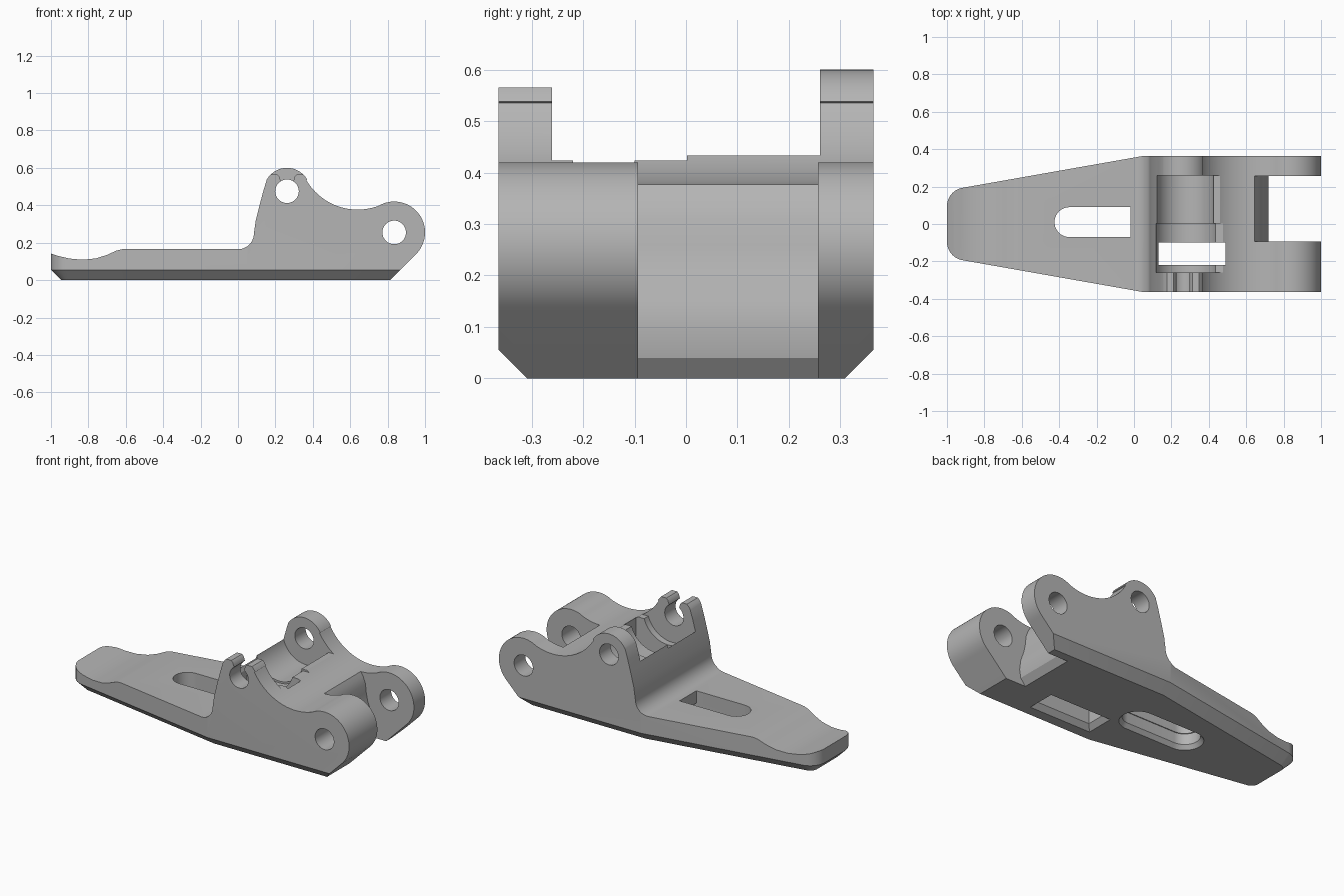
import bpy, bmesh
from math import cos, sin, radians
from mathutils import Vector

if "Cube" in bpy.data.objects:
    bpy.data.objects.remove(bpy.data.objects["Cube"], do_unlink=True)

PIVOT = (0.262, 0.475)   # ear hole centre (x, z)
HINGE = (0.835, 0.255)   # fork hole centre (x, z)
W = 0.364                # half width


def arc(c, r, a0, a1, n=24):
    """Points on a circular arc, angles in degrees."""
    angles = [radians(a0 + (a1 - a0) * i / n) for i in range(n + 1)]
    return [(c[0] + r * cos(a), c[1] + r * sin(a)) for a in angles]


def loft(name, loops):
    """Closed solid through loops with equal point counts."""
    bm = bmesh.new()
    rings = [[bm.verts.new(p) for p in loop] for loop in loops]
    n = len(rings[0])
    for a, b in zip(rings, rings[1:]):
        for i in range(n):
            j = (i + 1) % n
            bm.faces.new((a[i], a[j], b[j], b[i]))
    bm.faces.new(rings[0])
    bm.faces.new(rings[-1])
    bmesh.ops.recalc_face_normals(bm, faces=bm.faces)
    mesh = bpy.data.meshes.new(name)
    bm.to_mesh(mesh)
    bm.free()
    obj = bpy.data.objects.new(name, mesh)
    bpy.context.collection.objects.link(obj)
    return obj


def across(name, pts, y0, y1):
    """Side profile (x, z) extruded along y."""
    return loft(name, [[(x, y, z) for x, z in pts] for y in (y0, y1)])


def upright(name, layers):
    """Plan outlines (x, y) stacked at the given heights."""
    return loft(name, [[(x, y, z) for x, y in pts] for pts, z in layers])


def rect(x0, x1, y0, y1):
    return [(x0, y0), (x1, y0), (x1, y1), (x0, y1)]


def inset(pts, d):
    """Move every edge of a counter-clockwise outline inward by d."""
    out = []
    for i, p in enumerate(pts):
        p = Vector(p)
        e0 = (p - Vector(pts[i - 1])).normalized()
        e1 = (Vector(pts[(i + 1) % len(pts)]) - p).normalized()
        n0, n1 = Vector((-e0.y, e0.x)), Vector((-e1.y, e1.x))
        out.append(tuple(p + (n0 + n1) * d / (1 + n0.dot(n1))))
    return out


def boolean(target, tool, operation="DIFFERENCE"):
    tool.hide_render = True
    mod = target.modifiers.new("cut", "BOOLEAN")
    mod.operation = operation
    mod.solver = "EXACT"
    mod.object = tool
    bpy.context.view_layer.objects.active = target
    bpy.ops.object.modifier_apply(modifier=mod.name)
    bpy.data.objects.remove(tool, do_unlink=True)


# Side profile: fork end, saddle, ear, fillet, flat deck, dished tip
profile = [(-1.05, -0.05), (0.764, -0.05)]
profile += arc(HINGE, 0.165, -45, 113.9, 36)
profile += arc((0.64, 0.695), 0.318, -66.1, -149.8, 30)[1:]
profile += arc(PIVOT, 0.125, 30.2, 150)
profile += [(0.135, 0.475), (0.115, 0.40), (0.095, 0.32)]
profile += arc((0, 0.25), 0.085, 0, -90, 14)
profile += [(-0.62, 0.165), (-0.65, 0.158), (-0.70, 0.135), (-0.76, 0.116),
            (-0.83, 0.109), (-0.90, 0.115), (-0.96, 0.129), (-1.05, 0.157)]
body = across("hinged_bracket", profile, -0.5, 0.5)

# Tapered plan outline with a chamfered underside
half = [(-x, y) for x, y in arc((0.90, 0.095), 0.10, 0, 80, 12)]
upper = [(1.1, W), (0.05, W)] + half[::-1]
plan = upper + [(x, -y) for x, y in reversed(upper)]
boolean(body, upright("outline", [(inset(plan, 0.055), 0), (plan, 0.055),
                                  (plan, 0.8)]), "INTERSECT")

# Space between the ears: a roller trough in two slightly different sizes
for y0, y1, r, top in ((0.0, 0.26, 0.157, 0.433), (-0.26, 0.002, 0.168, 0.423)):
    boolean(body, upright("clearance", [(rect(-0.1, 0.56, y0, y1), top),
                                        (rect(-0.1, 0.56, y0, y1), 0.8)]))
    boolean(body, across("trough", arc((0.275, 0.475), r, 0, 354, 59), y0, y1))

# Fork gap with its curved back wall
gap = [(1.2, -0.1), (0.66, -0.1), (0.68, 0.0), (0.712, 0.04), (0.72, 0.09),
       (0.712, 0.15), (0.69, 0.21), (0.68, 0.26), (0.675, 0.31),
       (0.66, 0.35), (0.635, 0.39), (0.635, 0.8), (1.2, 0.8)]
boolean(body, across("fork_gap", gap, -0.093, 0.257))

# Pin holes
for centre in (PIVOT, HINGE):
    boolean(body, across("pin_hole", arc(centre, 0.063, 0, 352.5, 47), -0.5, 0.5))

# Front ear is a lower snap clip, open at the top
boolean(body, upright("ear_trim", [(rect(0, 0.6, -0.5, -0.255), 0.565),
                                   (rect(0, 0.6, -0.5, -0.255), 0.8)]))
mouth = [(0.034, 0), (0.034, 0.055), (0.042, 0.08), (0.062, 0.1)]
mouth = mouth + [(-x, z) for x, z in reversed(mouth)]
boolean(body, across("clip_mouth", [(PIVOT[0] + x, PIVOT[1] + z) for x, z in mouth],
                     -0.5, -0.25))

# Deck slot: rounded at one end, with a wider rounded recess below
slot = [(-0.02, -0.07), (-0.02, 0.09)] + arc((-0.345, 0.01), 0.08, 90, 270, 20)
boolean(body, upright("deck_slot", [(slot, -0.1), (slot, 0.5)]))
recess = arc((-0.345, 0.01), 0.085, 90, 270, 20) + arc((-0.02, 0.01), 0.085, -90, 90, 20)
boolean(body, upright("slot_recess", [(inset(recess, -0.025), -0.01),
                                      (recess, 0.025), (recess, 0.09)]))

# Window through the trough, flared underneath
window = rect(0.13, 0.49, -0.22, -0.10)
boolean(body, upright("window", [(inset(window, -0.035), -0.01),
                                 (window, 0.03), (window, 0.8)]))

# Single grey finish
grey = bpy.data.materials.new("mid_grey")
grey.use_nodes = True
colour = (0.46, 0.46, 0.46, 1)
grey.diffuse_color = colour
grey.node_tree.nodes["Principled BSDF"].inputs["Base Color"].default_value = colour
body.data.materials.clear()
body.data.materials.append(grey)
for face in body.data.polygons:
    face.material_index = 0

bpy.ops.object.select_all(action="DESELECT")
body.select_set(True)
bpy.context.view_layer.objects.active = body
bpy.ops.object.shade_smooth_by_angle(angle=radians(28))
